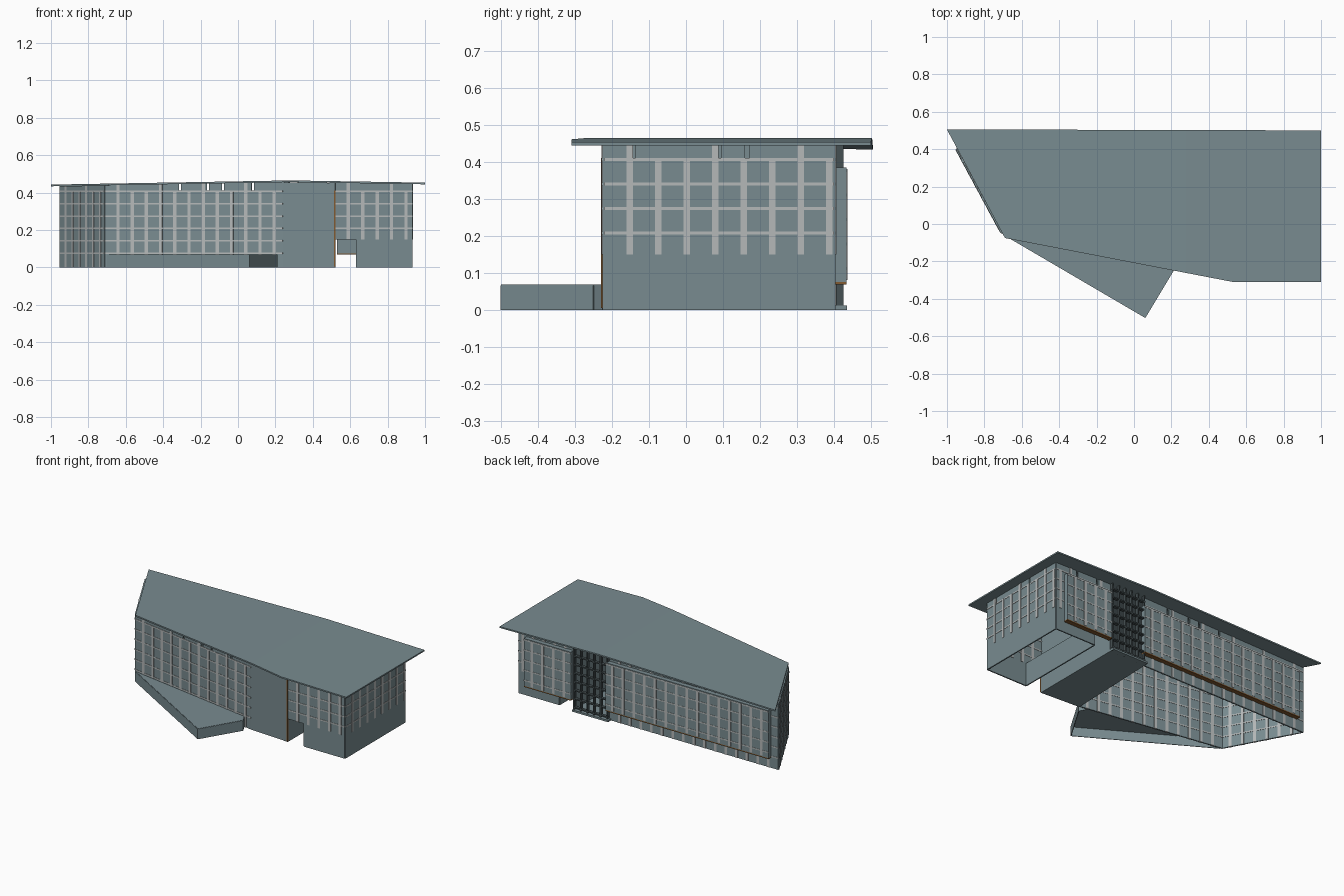
import bpy, bmesh
from mathutils import Vector

if "Cube" in bpy.data.objects:
    bpy.data.objects.remove(bpy.data.objects["Cube"])


def material(name, rgb):
    m = bpy.data.materials.new(name)
    m.use_nodes = True
    m.diffuse_color = (*rgb, 1)
    m.node_tree.nodes["Principled BSDF"].inputs["Base Color"].default_value = (*rgb, 1)
    return m


SLATE = material("slate_teal", (0.19, 0.26, 0.28))
PALE = material("pale_grey", (0.46, 0.48, 0.48))
DARK = material("dark_slate", (0.06, 0.08, 0.085))
WOOD = material("brown_wood", (0.22, 0.10, 0.03))

RIDGE, HEAD, SILL, PITCH = 0.28, 0.41, 0.15, 0.077


def roof_top(x, y=0):
    if x < RIDGE:
        return 0.465 - (RIDGE - x) * 0.0175
    return 0.465 - (x - RIDGE) * 0.0165


def soffit(x, y=0):
    return roof_top(x) - 0.009


def build(name, mat, solids):
    """Join upright prisms (outline, bottom, top) into one object."""
    bm = bmesh.new()
    for outline, low, high in solids:
        rings = []
        for z in (low, high):
            rings.append([bm.verts.new((x, y, z(x, y) if callable(z) else z))
                          for x, y in outline])
        bm.faces.new(rings[0][::-1])
        bm.faces.new(rings[1])
        n = len(outline)
        for i in range(n):
            j = (i + 1) % n
            bm.faces.new((rings[0][i], rings[0][j], rings[1][j], rings[1][i]))
    bmesh.ops.recalc_face_normals(bm, faces=bm.faces[:])
    mesh = bpy.data.meshes.new(name)
    bm.to_mesh(mesh)
    bm.free()
    mesh.materials.append(mat)
    ob = bpy.data.objects.new(name, mesh)
    bpy.context.collection.objects.link(ob)
    return ob


def strip(a, b, thick):
    """Plan outline of a straight wall from a to b."""
    a, b = Vector(a), Vector(b)
    d = (b - a).normalized()
    n = Vector((-d.y, d.x)) * thick / 2
    return [tuple(p) for p in (a + n, a - n, b - n, b + n)]


def along(a, b, s):
    a, b = Vector(a), Vector(b)
    return a + (b - a).normalized() * s


def mullions(name, a, b, low, high, thick, first=0.07, tall=True):
    """Pale window grid standing proud on both sides of a wall."""
    length = (Vector(b) - Vector(a)).length
    solids, s, i = [], first, 0
    while s < length - 0.01:
        top = soffit if tall and i % 3 == 0 else high
        solids.append((strip(along(a, b, s - 0.009), along(a, b, s + 0.009), thick), low, top))
        s += PITCH
        i += 1
    z = high - 0.004
    while z > low + 0.01:
        solids.append((strip(a, b, thick - 0.001), z - 0.004, z + 0.004))
        z -= 0.066
    build(name, PALE, solids)


def wall(name, a, b, gaps=(), low=0, sill=0, first=0.07):
    """Glazed wall with a clerestory broken by narrow gaps."""
    length = (Vector(b) - Vector(a)).length
    solids = [(strip(a, b, 0.008), low, HEAD)]
    start = 0
    for g in sorted(gaps) + [length + 0.006]:
        solids.append((strip(along(a, b, start), along(a, b, g - 0.006), 0.008), HEAD, soffit))
        start = g + 0.006
    build(name, SLATE, solids)
    mullions(name + "_mullions", a, b, max(low, sill), HEAD, 0.013, first)


# Plan corners of the building
WEST_BACK, WEST_FRONT = (-0.95, 0.40), (-0.71, -0.045)
CORE_LEFT, CORE_RIGHT = (0.24, -0.205), (0.52, -0.222)
PASS_FRONT, EAST_FRONT = (0.635, -0.222), (0.93, -0.222)
EAST_BACK, PASS_BACK = (0.93, 0.40), (0.635, 0.40)
CORE_BACK_R, CORE_BACK_L = (0.52, 0.40), (0.27, 0.40)

# Folded roof slab, split on the ridge
build("roof", SLATE, [
    ([(-1, 0.505), (-0.69, -0.075), (RIDGE, -0.262), (RIDGE, 0.503)], soffit, roof_top),
    ([(RIDGE, 0.503), (RIDGE, -0.262), (0.53, -0.31), (1, -0.31), (1, 0.50)], soffit, roof_top)])

# Glazed outer walls
gap_x = (-0.31, -0.16, -0.08, 0.08)
wall("west_wall", WEST_BACK, WEST_FRONT)
wall("front_wall", WEST_FRONT, CORE_LEFT, [(x + 0.71) * 1.014 for x in gap_x])
wall("back_wall", WEST_BACK, CORE_BACK_L, [x + 0.95 for x in gap_x])
wall("east_wall", EAST_FRONT, EAST_BACK, (0.08, 0.31, 0.387), sill=SILL)
wall("wing_front_wall", CORE_RIGHT, EAST_FRONT, low=SILL)
wall("wing_back_wall", CORE_BACK_R, EAST_BACK, (0.1, 0.25), low=SILL)

# Solid base of the wing beside the open passage
build("wing_base", SLATE, [
    (strip(PASS_FRONT, EAST_FRONT, 0.008), 0, SILL),
    (strip(PASS_BACK, EAST_BACK, 0.008), 0, SILL),
    (strip(PASS_FRONT, PASS_BACK, 0.008), 0, SILL)])

# Entrance core: blank front, side wall, floor and timber edge
build("core_walls", SLATE, [
    (strip(CORE_LEFT, CORE_RIGHT, 0.01), 0, soffit),
    (strip((0.516, -0.22), (0.516, 0.40), 0.008), 0, soffit)])
build("core_floor", SLATE, [
    ([CORE_LEFT, CORE_RIGHT, (0.52, 0.435), (0.26, 0.435)], 0, 0.012)])
build("timber_edge", WOOD, [(strip((0.512, -0.227), (0.521, -0.227), 0.006), 0.005, HEAD)])

# Open lattice screen at the back of the core
bars = [(strip((x, 0.405), (x, 0.425), 0.008), 0, soffit)
        for x in [0.275 + 0.048 * i for i in range(6)]]
bars += [(strip((0.27, 0.415), (0.52, 0.415), 0.02), z, z + 0.008)
         for z in [0.02 + 0.056 * i for i in range(8)]]
build("lattice_screen", DARK, bars)

# Projecting glazed bays on the back, with timber undersides
for label, x0, x1 in (("long", -0.90, 0.28), ("short", 0.53, 0.87)):
    a, b = (x0, 0.419), (x1, 0.419)
    build(label + "_back_bay", SLATE, [(strip(a, b, 0.03), 0.075, 0.385)])
    build(label + "_bay_underside", WOOD, [(strip(a, b, 0.03), 0.068, 0.075)])
    mullions(label + "_bay_mullions", (x0, 0.433), (x1, 0.433), 0.08, 0.38, 0.006,
             first=0.05, tall=False)

# Low terrace: a top plate with skirts, open underneath
terrace = [(-0.70, -0.055), (0.06, -0.50), (0.21, -0.25), (0.185, -0.20)]
build("terrace_top", SLATE, [(terrace, 0.06, 0.068)])
build("terrace_skirt", SLATE, [(strip(terrace[i], terrace[i + 1], 0.004), 0, 0.066)
                               for i in range(3)])
